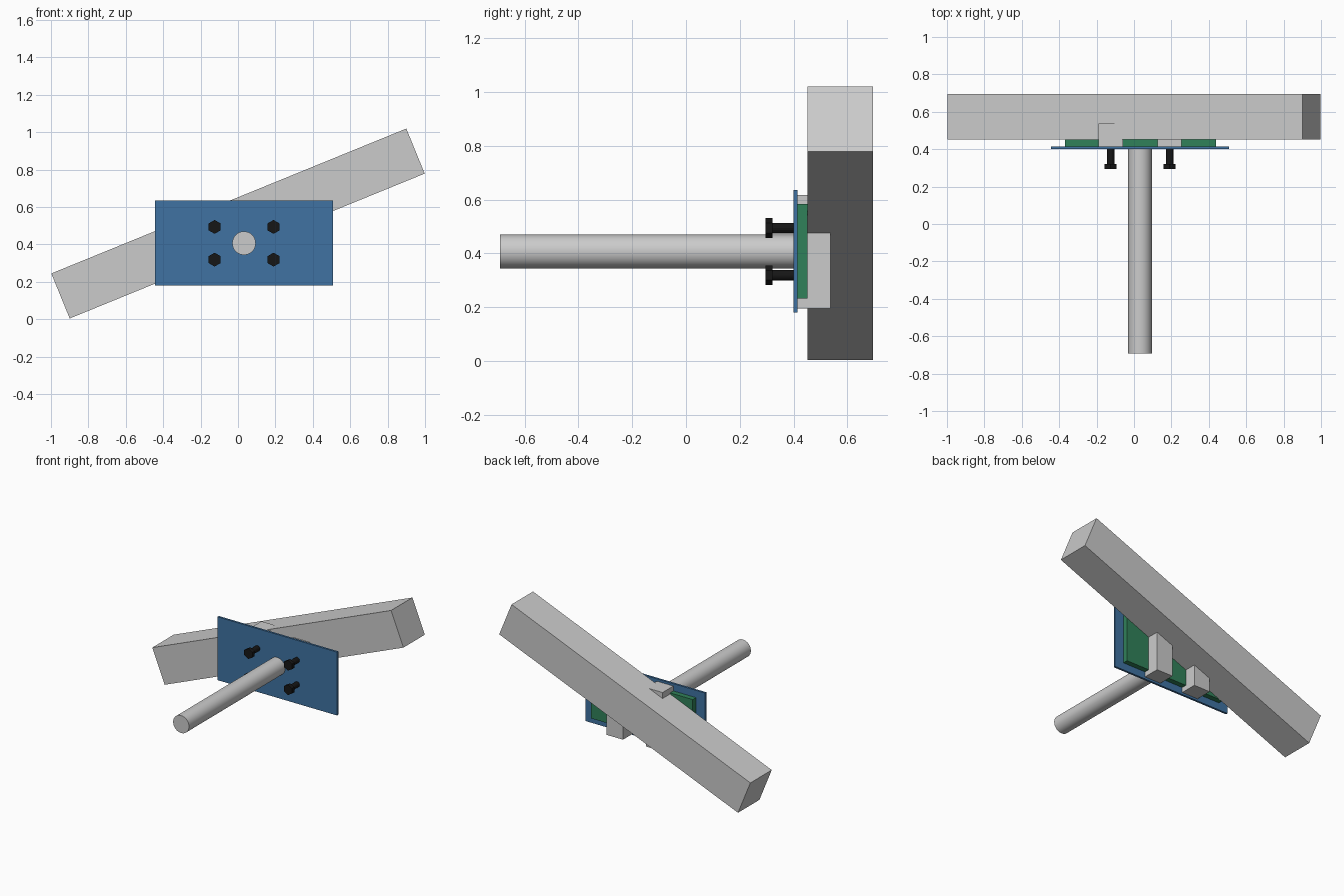
import bpy
from math import radians

if "Cube" in bpy.data.objects:
    bpy.data.objects.remove(bpy.data.objects["Cube"])


def material(name, rgb):
    m = bpy.data.materials.new(name)
    m.diffuse_color = (*rgb, 1)
    m.use_nodes = True
    m.node_tree.nodes["Principled BSDF"].inputs["Base Color"].default_value = m.diffuse_color
    return m


BLUE = material("blue", (0.05, 0.17, 0.36))
GREEN = material("green", (0.03, 0.22, 0.10))
BLACK = material("black", (0.008, 0.008, 0.008))


def finish(name, mat):
    o = bpy.context.object
    o.name = name
    if mat:
        o.data.materials.append(mat)
    return o


def box(name, x, y, z, mat=None):
    """Box spanning the given (low, high) ranges."""
    spans = (x, y, z)
    bpy.ops.mesh.primitive_cube_add(size=1, location=[(a + b) / 2 for a, b in spans])
    o = finish(name, mat)
    o.scale = [b - a for a, b in spans]
    return o


def rod(name, x, z, y0, y1, radius, sides, mat=None):
    """Cylinder lying along y, with a corner pointing up."""
    bpy.ops.mesh.primitive_cylinder_add(
        vertices=sides, radius=radius, depth=y1 - y0,
        location=(x, (y0 + y1) / 2, z), rotation=(radians(90), 0, 0))
    return finish(name, mat)


# Sloping beam at the back
beam = box("beam", (-1.025, 1.025), (0.452, 0.695), (0.382, 0.642))
beam.rotation_euler.y = radians(-22.2)

# Blue plate with green backing panel
box("face_plate", (-0.443, 0.507), (0.40, 0.415), (0.18, 0.635), BLUE)
box("backing_panel", (-0.37, 0.438), (0.415, 0.452), (0.232, 0.583), GREEN)

# Two upright blocks let into the beam
for side, x in (("left", -0.125), ("right", 0.19)):
    box(f"{side}_block", (x - 0.065, x + 0.065), (0.415, 0.537), (0.195, 0.618))

    # Hex bolts, two per block
    for level, z in (("lower", 0.319), ("upper", 0.494)):
        rod(f"{side}_{level}_bolt_head", x, z, 0.295, 0.322, 0.037, 6, BLACK)
        rod(f"{side}_{level}_bolt_shank", x, z, 0.322, 0.402, 0.02, 16, BLACK)

# Long pipe through the plate centre
rod("pipe", 0.032, 0.407, -0.692, 0.402, 0.063, 32)
bpy.ops.object.shade_smooth_by_angle()
